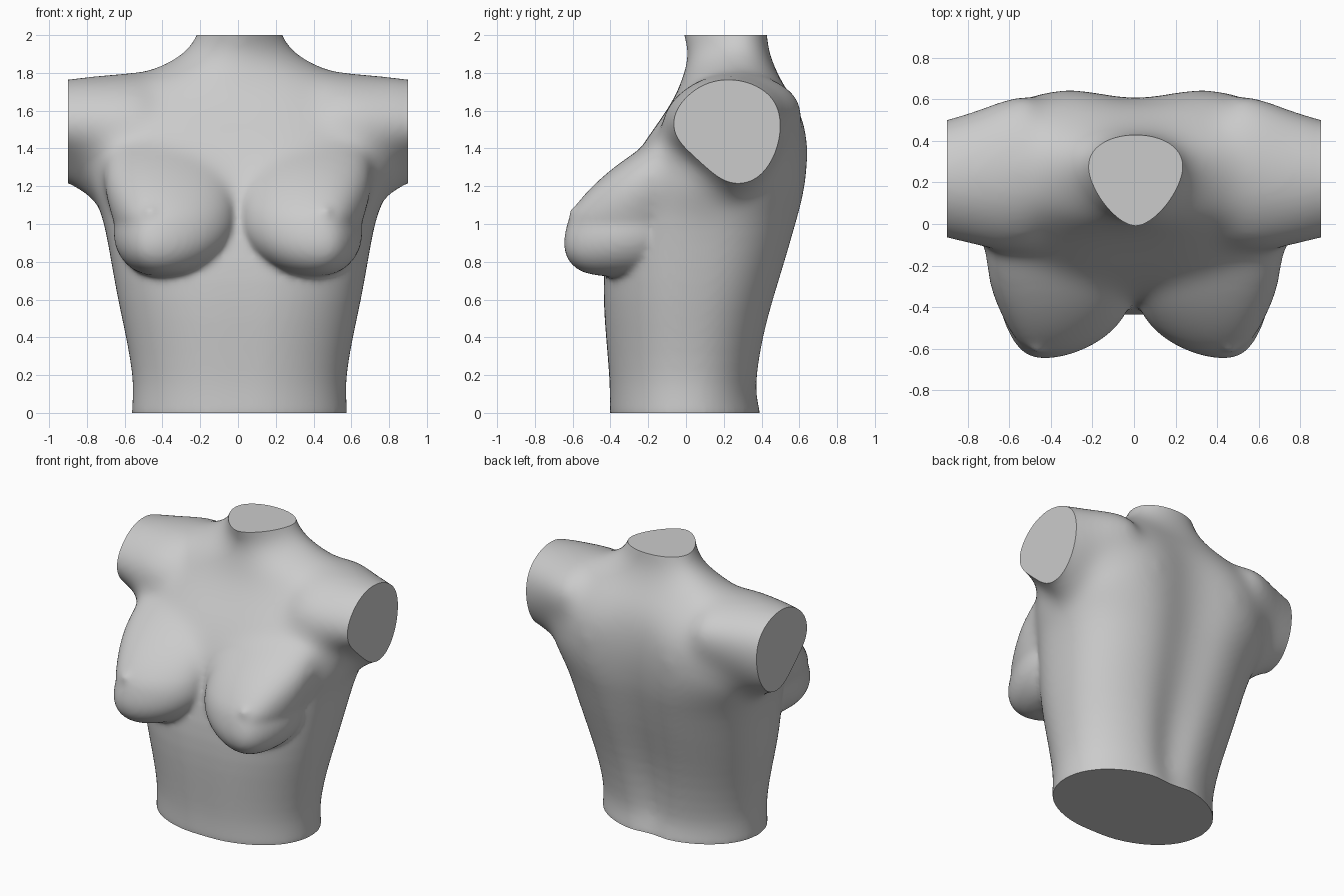
import bpy, bmesh, math
from mathutils import Vector

cube = bpy.data.objects.get("Cube")
if cube:
    bpy.data.objects.remove(cube)


def spow(value, power):
    return math.copysign(abs(value) ** power, value)


def loft(bm, rings):
    """Skin a closed tube through rings of equal length and cap both ends."""
    loops = [[bm.verts.new(p) for p in ring] for ring in rings]
    for a, b in zip(loops, loops[1:]):
        for i in range(len(a)):
            j = (i + 1) % len(a)
            bm.faces.new((a[i], a[j], b[j], b[i]))
    bm.faces.new(list(reversed(loops[0])))
    bm.faces.new(loops[-1])


def trunk_ring(z, width, front, back, widest, front_pow, groove, count=56):
    """Horizontal section with a spine groove and a shallow front midline."""
    ring = []
    back_pow = 2.05 + 0.45 * max(0, math.sin(math.pi * z / 2))
    groove_width = 0.1 + 0.1 * max(0, z)
    for i in range(count):
        a = math.tau * i / count
        c, s = math.cos(a), math.sin(a)
        power = 2 / (back_pow if s > 0 else front_pow)
        x = width * spow(c, power)
        y = widest + (back - widest if s > 0 else widest - front) * spow(s, power)
        dip = groove * math.exp(-(x / groove_width) ** 2)
        y -= dip if s > 0 else -0.2 * dip
        ring.append((x + 0.008, y, z))
    return ring


# Trunk and neck: height, half width, front, back, widest y, front power, groove
trunk = [
    (-0.10, 0.58, -0.41, 0.43, 0.00, 2.1, 0.03),
    (0.00, 0.57, -0.41, 0.41, 0.00, 2.1, 0.03),
    (0.10, 0.565, -0.41, 0.39, 0.00, 2.1, 0.04),
    (0.20, 0.565, -0.415, 0.395, 0.00, 2.1, 0.05),
    (0.40, 0.60, -0.435, 0.43, 0.00, 2.1, 0.06),
    (0.60, 0.645, -0.45, 0.485, 0.02, 2.2, 0.06),
    (0.80, 0.68, -0.445, 0.55, 0.05, 2.3, 0.06),
    (1.00, 0.715, -0.41, 0.61, 0.09, 2.4, 0.065),
    (1.10, 0.75, -0.385, 0.64, 0.12, 2.4, 0.07),
    (1.20, 0.80, -0.36, 0.665, 0.15, 2.4, 0.08),
    (1.30, 0.83, -0.315, 0.68, 0.18, 2.4, 0.085),
    (1.40, 0.82, -0.26, 0.69, 0.20, 2.5, 0.09),
    (1.50, 0.78, -0.19, 0.685, 0.23, 2.5, 0.09),
    (1.60, 0.74, -0.115, 0.65, 0.25, 2.4, 0.07),
    (1.70, 0.68, -0.05, 0.58, 0.26, 2.2, 0.04),
    (1.77, 0.60, -0.025, 0.515, 0.27, 1.9, 0.02),
    (1.83, 0.44, -0.005, 0.47, 0.28, 1.6, 0),
    (1.90, 0.295, 0.01, 0.44, 0.28, 1.5, 0),
    (2.00, 0.22, -0.02, 0.43, 0.28, 1.55, 0),
    (2.10, 0.21, -0.05, 0.43, 0.28, 1.55, 0),
]
body = bmesh.new()
loft(body, [trunk_ring(*row) for row in trunk])

# Arm stump outline, as y and z
arm_outline = [
    (0.22, 1.785), (0.36, 1.755), (0.48, 1.67), (0.515, 1.53), (0.485, 1.36),
    (0.40, 1.235), (0.28, 1.20), (0.18, 1.245), (0.07, 1.35), (-0.05, 1.435),
    (-0.095, 1.53), (-0.04, 1.65), (0.08, 1.755),
]
# Arm stations: x, y scale, lower z scale, y shift, z shift, forward lean of the lower part
arm_stations = [
    (0.40, 1.34, 2.2, 0.06, 0.045, 0.4), (0.55, 1.31, 2.1, 0.045, 0.03, 0.4),
    (0.67, 1.24, 1.8, 0.025, 0.02, 0.35), (0.77, 1.12, 1.3, 0.01, 0.01, 0.2),
    (0.90, 1.0, 1.0, 0, 0, 0), (1.00, 1.0, 1.0, 0, 0, 0),
]


def arm(bm, side):
    rings = []
    for x, sy, low, dy, dz, lean in arm_stations:
        ring = []
        for y, z in arm_outline:
            drop = max(0, 1.5 - z) * low
            z = 1.5 - drop if drop else z
            ring.append((side * x, 0.21 + (y - 0.21) * sy + dy - lean * drop, z + dz))
        rings.append(ring)
    loft(bm, rings)


def breast(bm, side):
    """Sphere reshaped with a long, broad upper slope and a full lower curve."""
    made = bmesh.ops.create_uvsphere(bm, u_segments=40, v_segments=32, radius=1)
    for v in made["verts"]:
        x, y, z = v.co
        t = abs(math.asin(max(-1, min(1, z)))) / (math.pi / 2)
        flat = max(math.hypot(x, y), 1e-6)
        upper = z > 0
        power = 1.45 if upper else 2.5
        r = max(0, 1 - t ** power) ** (1 / power)
        wide = max(0, 1 - t ** (3 if upper else 2)) ** 0.5
        x, y = x / flat * wide, y / flat * r
        shift = 0.25 * t ** 1.5 if upper else -0.08 * t
        height = 0.5 * t if upper else -0.285 * t
        outward = 0.07 * t if upper else 0.05 * t
        lean = 0.07 * y * y if y < 0 else 0
        spread = 0.1 * t if upper else 0
        across = ((0.305 if x > 0 else 0.35) + spread) * x
        v.co = (side * (0.35 + across + lean * (1 - x * x) + outward),
                -0.275 + 0.355 * y + shift, 1.0 + height)
    # Small rounded tip
    tip = bmesh.ops.create_uvsphere(bm, u_segments=16, v_segments=10, radius=0.05)
    bmesh.ops.translate(bm, verts=tip["verts"], vec=(side * 0.46, -0.572, 1.05))


for side in (-1, 1):
    arm(body, side)
    breast(body, side)
bmesh.ops.recalc_face_normals(body, faces=body.faces)

# Fuse the parts into one skin
source_mesh = bpy.data.meshes.new("torso_parts")
body.to_mesh(source_mesh)
body.free()
torso = bpy.data.objects.new("torso", source_mesh)
bpy.context.collection.objects.link(torso)
subdivide = torso.modifiers.new("round", "SUBSURF")
subdivide.levels = 1
fuse = torso.modifiers.new("fuse", "REMESH")
fuse.mode = "VOXEL"
fuse.voxel_size = 0.017
relax = torso.modifiers.new("relax", "SMOOTH")
relax.factor = 0.5
relax.iterations = 10
bpy.context.view_layer.update()
skin = bpy.data.meshes.new_from_object(torso.evaluated_get(bpy.context.evaluated_depsgraph_get()))
torso.modifiers.clear()
torso.data = skin
skin.name = "torso"

# Blend progressively more from the bust up to the shoulders and armpits
bm = bmesh.new()
bm.from_mesh(skin)
for step in range(70):
    level = 1.08 + 0.004 * step
    soft = [v for v in bm.verts if v.co.z + 0.4 * max(0, abs(v.co.x) - 0.5) > level
            and abs(v.co.x) < 0.96 - 0.001 * step and v.co.z < 2.05 - 0.003 * step]
    bmesh.ops.smooth_vert(bm, verts=soft, factor=0.5,
                          use_axis_x=True, use_axis_y=True, use_axis_z=True)

# Slice the waist, neck and arms flat
for point, normal in (((0, 0, 0), (0, 0, -1)), ((0, 0, 2), (0, 0, 1)),
                      ((0.9, 0, 0), (1, 0, 0)), ((-0.9, 0, 0), (-1, 0, 0))):
    geom = bm.verts[:] + bm.edges[:] + bm.faces[:]
    cut = bmesh.ops.bisect_plane(bm, geom=geom, plane_co=Vector(point),
                                 plane_no=Vector(normal), clear_outer=True)
    rim = [e for e in cut["geom_cut"] if isinstance(e, bmesh.types.BMEdge)]
    bmesh.ops.holes_fill(bm, edges=rim, sides=0)
bmesh.ops.recalc_face_normals(bm, faces=bm.faces)
bm.to_mesh(skin)
bm.free()

# Plain grey finish
grey = bpy.data.materials.new("plain_grey")
grey.use_nodes = True
colour = (0.6, 0.6, 0.6, 1)
grey.diffuse_color = colour
grey.node_tree.nodes["Principled BSDF"].inputs["Base Color"].default_value = colour
skin.materials.clear()
skin.materials.append(grey)

bpy.ops.object.select_all(action="DESELECT")
torso.select_set(True)
bpy.context.view_layer.objects.active = torso
bpy.ops.object.shade_smooth_by_angle(angle=math.radians(40))
